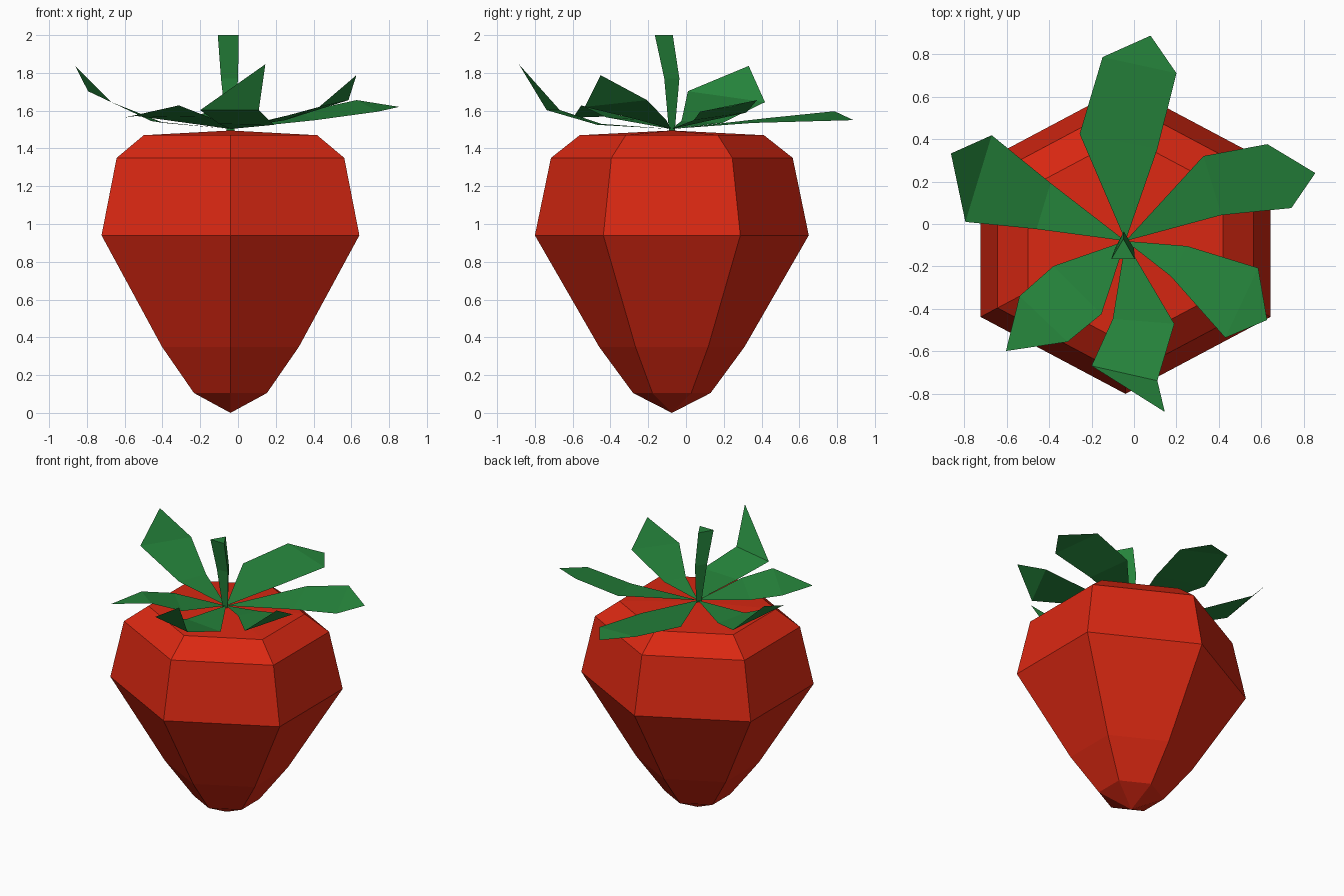
import bpy, bmesh, math
from mathutils import Vector

if "Cube" in bpy.data.objects:
    bpy.data.objects.remove(bpy.data.objects["Cube"])

CX, CY = -0.04, -0.075   # axis of the fruit


def material(name, rgb):
    m = bpy.data.materials.new(name)
    m.diffuse_color = (*rgb, 1)
    m.use_nodes = True
    m.node_tree.nodes["Principled BSDF"].inputs["Base Color"].default_value = m.diffuse_color
    return m


red = material("berry red", (0.70, 0.021, 0.006))
green = material("leaf green", (0.019, 0.235, 0.045))


def make(name, verts, faces, mat, closed=False):
    me = bpy.data.meshes.new(name)
    me.from_pydata(verts, [], faces)
    if closed:
        bm = bmesh.new()
        bm.from_mesh(me)
        bmesh.ops.recalc_face_normals(bm, faces=bm.faces)
        bm.to_mesh(me)
        bm.free()
    me.materials.append(mat)
    ob = bpy.data.objects.new(name, me)
    bpy.context.collection.objects.link(ob)
    return ob


def loft(rings):
    """Join rings of equal count with quads; returns verts and side faces."""
    n = len(rings[0])
    verts = [p for r in rings for p in r]
    faces = [(k * n + i, k * n + (i + 1) % n, (k + 1) * n + (i + 1) % n, (k + 1) * n + i)
             for k in range(len(rings) - 1) for i in range(n)]
    return verts, faces


# Berry: six-sided profile (radius, height), slightly wider in x
profile = [(0.205, 0.105), (0.385, 0.35), (0.725, 0.94), (0.64, 1.35), (0.488, 1.47)]
rings = [[(CX + 1.087 * r * math.cos(a), CY + r * math.sin(a), z)
          for a in (math.radians(30 + 60 * i) for i in range(6))] for r, z in profile]
verts, faces = loft(rings)
bottom, top, last = len(verts), len(verts) + 1, len(verts) - 6
verts += [(CX, CY, 0.0), (CX, CY, 1.495)]
for i in range(6):
    j = (i + 1) % 6
    faces += [(bottom, j, i), (top, last + i, last + j)]
make("berry", verts, faces, red, closed=True)

# Stem: bent three-sided taper
stem = [[(-0.06, -0.09, 1.49), (-0.02, -0.09, 1.49), (-0.04, -0.06, 1.49)],
        [(-0.09, -0.115, 1.77), (0.0, -0.115, 1.77), (-0.048, -0.035, 1.77)],
        [(-0.107, -0.165, 2.0), (0.004, -0.165, 2.0), (-0.05, -0.07, 2.0)]]
verts, faces = loft(stem)
make("stem", verts, faces + [(2, 1, 0), (6, 7, 8)], green, closed=True)


# Leaves: fan from the stem base, folded across at the middle and near the tip
def leaf(name, mid_a, far_a, tip, far_b, mid_b):
    pts = [(CX, CY - 0.005, 1.503), mid_a, far_a, tip, far_b, mid_b]
    # listed clockwise from above, so reverse to face upwards
    make(name, pts, [(0, 5, 1), (1, 5, 4, 2), (2, 4, 3)], green)


leaf("back_leaf", (-0.256, 0.424, 1.56), (-0.148, 0.786, 1.597), (0.078, 0.887, 1.55),
     (0.20, 0.71, 1.545), (0.11, 0.353, 1.535))
leaf("back_right_leaf", (0.327, 0.32, 1.59), (0.628, 0.376, 1.656), (0.854, 0.24, 1.62),
     (0.741, 0.075, 1.595), (0.412, 0.042, 1.55))
leaf("front_right_leaf", (0.25, -0.104, 1.55), (0.585, -0.207, 1.656), (0.627, -0.452, 1.788),
     (0.43, -0.536, 1.62), (0.172, -0.245, 1.55))
leaf("front_leaf", (0.19, -0.47, 1.525), (0.11, -0.738, 1.603), (0.145, -0.885, 1.846),
     (-0.20, -0.668, 1.603), (-0.10, -0.447, 1.53))
leaf("front_left_leaf", (-0.153, -0.424, 1.565), (-0.313, -0.555, 1.628), (-0.603, -0.598, 1.563),
     (-0.539, -0.339, 1.572), (-0.379, -0.198, 1.55))
leaf("left_leaf", (-0.459, -0.024, 1.545), (-0.794, 0.01, 1.703), (-0.862, 0.332, 1.837),
     (-0.67, 0.418, 1.645), (-0.393, 0.193, 1.535))
